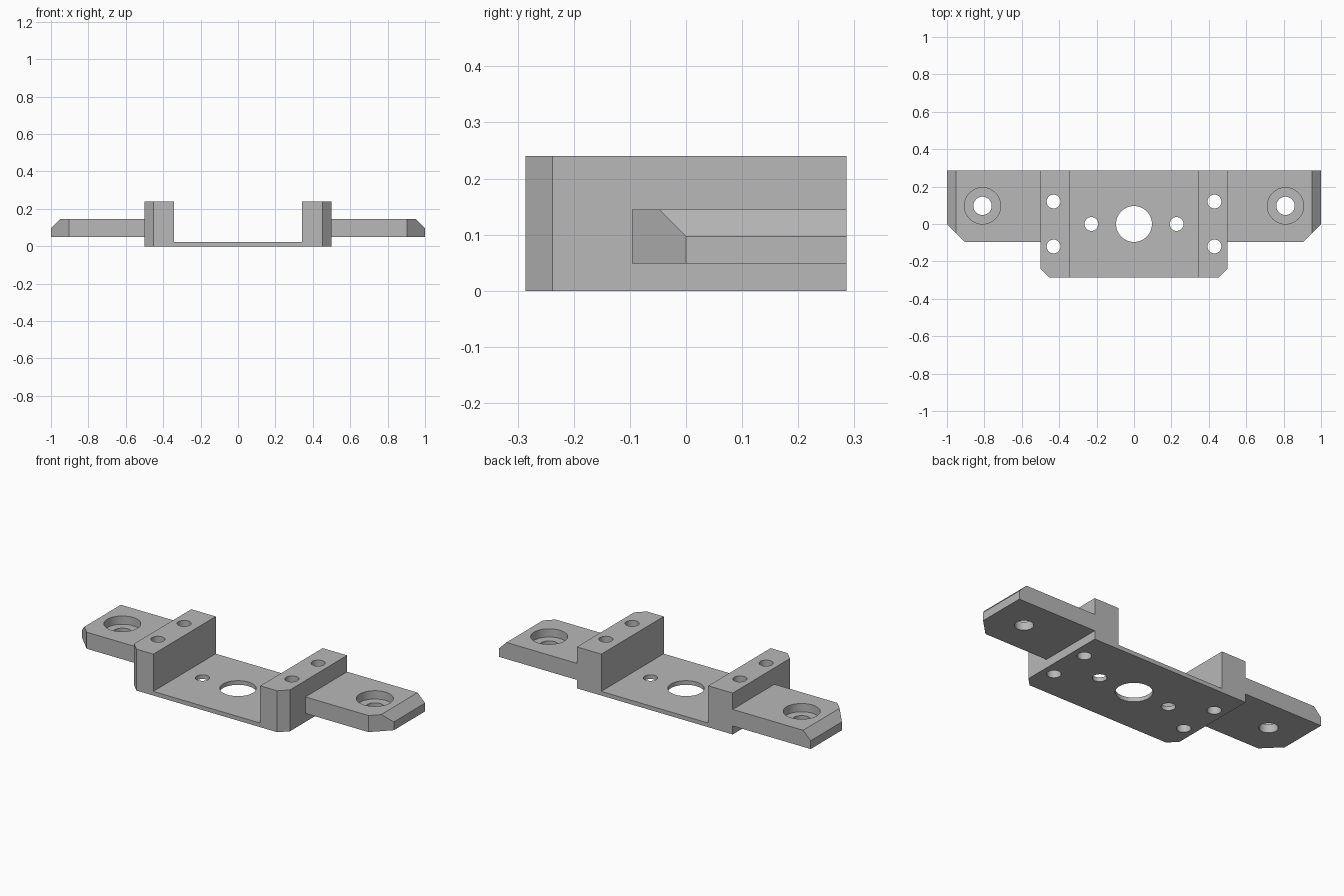
import bpy, bmesh
from mathutils import Vector

if "Cube" in bpy.data.objects:
    bpy.data.objects.remove(bpy.data.objects["Cube"], do_unlink=True)

BACK, FRONT = 0.286, -0.286

grey = bpy.data.materials.new("plain_grey")
grey.use_nodes = True
colour = (0.48, 0.48, 0.48, 1)
grey.diffuse_color = colour
grey.node_tree.nodes["Principled BSDF"].inputs["Base Color"].default_value = colour


def finish(name, bm):
    bmesh.ops.recalc_face_normals(bm, faces=bm.faces)
    mesh = bpy.data.meshes.new(name)
    bm.to_mesh(mesh)
    bm.free()
    mesh.materials.append(grey)
    obj = bpy.data.objects.new(name, mesh)
    bpy.context.collection.objects.link(obj)
    return obj


def extrusion(name, profile, front, corners):
    """Extrude an xz profile from front to back, then cut off front corners."""
    bm = bmesh.new()
    face = bm.faces.new([bm.verts.new((x, front, z)) for x, z in profile])
    moved = bmesh.ops.extrude_face_region(bm, geom=[face])["geom"]
    bmesh.ops.translate(bm, vec=(0, BACK - front, 0),
                        verts=[v for v in moved if isinstance(v, bmesh.types.BMVert)])
    bmesh.ops.recalc_face_normals(bm, faces=bm.faces)
    for side, x, y in corners:
        cut = bmesh.ops.bisect_plane(
            bm, geom=bm.verts[:] + bm.edges[:] + bm.faces[:],
            plane_co=(x, y, 0), plane_no=Vector((side, -1, 0)).normalized(),
            clear_outer=True)["geom_cut"]
        bmesh.ops.holes_fill(
            bm, edges=[e for e in cut if isinstance(e, bmesh.types.BMEdge)], sides=0)
    return finish(name, bm)


def cylinder(name, x, y, radius, low, high):
    bm = bmesh.new()
    bmesh.ops.create_cone(bm, cap_ends=True, segments=48, radius1=radius,
                          radius2=radius, depth=high - low)
    bmesh.ops.translate(bm, verts=bm.verts, vec=(x, y, (low + high) / 2))
    cutter = finish(name, bm)
    cutter.hide_render = True
    return cutter


def combine(target, other, operation):
    mod = target.modifiers.new(operation.lower(), "BOOLEAN")
    mod.operation, mod.solver, mod.object = operation, "EXACT", other
    bpy.context.view_layer.objects.active = target
    bpy.ops.object.modifier_apply(modifier=mod.name)
    bpy.data.objects.remove(other, do_unlink=True)


# U-shaped saddle: thin floor between two upright blocks
half = [(0.5, 0), (0.5, 0.24), (0.343, 0.24), (0.343, 0.024)]
saddle = extrusion("mounting_bracket", half + [(-x, z) for x, z in reversed(half)],
                   FRONT, [(s, s * 0.5, -0.238) for s in (1, -1)])

# Side wings with sloped outer edge and clipped front corner
for s in (1, -1):
    profile = [(0.46, 0.049), (1, 0.049), (1, 0.097), (0.952, 0.145), (0.46, 0.145)]
    wing = extrusion("wing", [(s * x, z) for x, z in profile], -0.096, [(s, s, 0)])
    combine(saddle, wing, "UNION")

# Screw holes, floor holes and counterbored wing holes
holes = [(0, 0, 0.096, -0.1)]
for s in (1, -1):
    holes += [(s * 0.228, 0, 0.037, -0.1),
              (s * 0.43, 0.12, 0.037, -0.1), (s * 0.43, -0.12, 0.037, -0.1),
              (s * 0.81, 0.097, 0.049, -0.1), (s * 0.81, 0.097, 0.097, 0.097)]
for x, y, radius, low in holes:
    combine(saddle, cylinder("hole_cutter", x, y, radius, low, 0.4), "DIFFERENCE")

# Smooth hole walls, sharp edges elsewhere
bpy.ops.object.select_all(action="DESELECT")
saddle.select_set(True)
bpy.context.view_layer.objects.active = saddle
bpy.ops.object.shade_smooth_by_angle()
